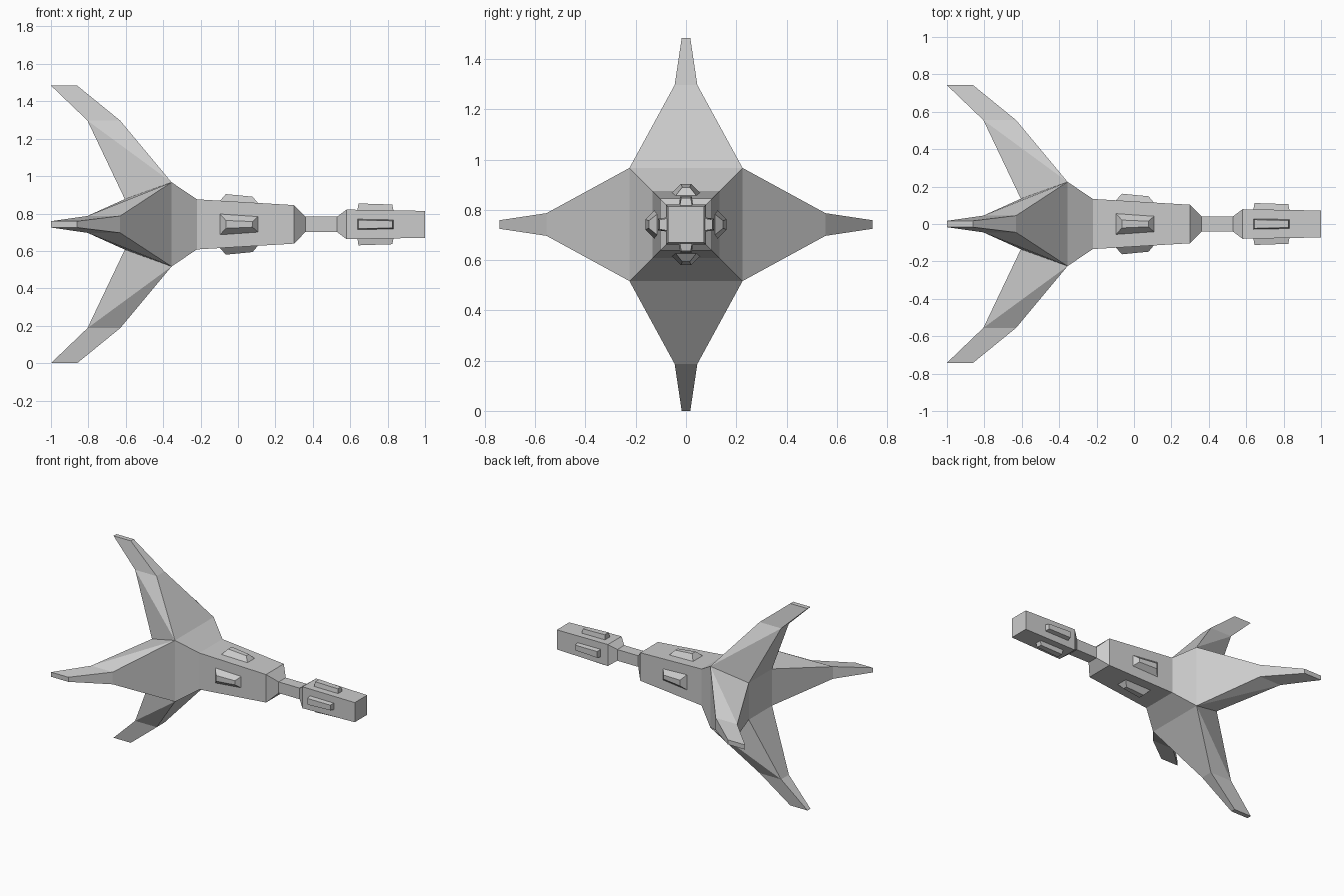
import bpy, bmesh
from math import pi
from mathutils import Matrix, Vector

if "Cube" in bpy.data.objects:
    bpy.data.objects.remove(bpy.data.objects["Cube"])

AXIS_Z = 0.742  # height of the long axis


def make_object(name, bm):
    bmesh.ops.remove_doubles(bm, verts=bm.verts, dist=0.0005)
    bmesh.ops.recalc_face_normals(bm, faces=bm.faces)
    mesh = bpy.data.meshes.new(name)
    bm.to_mesh(mesh)
    bm.free()
    obj = bpy.data.objects.new(name, mesh)
    obj.location.z = AXIS_Z
    bpy.context.collection.objects.link(obj)
    return obj


def square(bm, x, h):
    return [bm.verts.new((x, y * h, z * h)) for y, z in ((-1, -1), (1, -1), (1, 1), (-1, 1))]


def bridge(bm, a, b):
    n = len(a)
    for i in range(n):
        bm.faces.new((a[i], a[(i + 1) % n], b[(i + 1) % n], b[i]))


def four_way(bm, build):
    # repeat a part on all four sides of the long axis
    for k in range(4):
        rot = Matrix.Rotation(k * pi / 2, 3, 'X')
        build(lambda x, y, z: bm.verts.new(rot @ Vector((x, y, z))))


# Hull: square sections from nose to flared shoulder, plus the tail cap
hull = bmesh.new()
sections = [(1.0, 0.072), (0.58, 0.079), (0.53, 0.041), (0.36, 0.041),
            (0.30, 0.103), (-0.22, 0.134), (-0.355, 0.225)]
rings = [square(hull, x, h) for x, h in sections]
hull.faces.new(rings[0])
for a, b in zip(rings, rings[1:]):
    bridge(hull, a, b)
hull.faces.new(square(hull, -0.605, 0.135))


# Fins: broad root narrowing to a swept tip
def fin(v):
    lead = [(-0.355, 0.225, 0.225), (-0.63, 0.045, 0.555), (-0.86, 0.017, 0.742)]
    trail = [(-0.605, 0.135, 0.135), (-0.805, 0.045, 0.555), (-1.0, 0.017, 0.742)]
    L, T = [[{s: v(x, s * y, z) for s in (-1, 1)} for x, y, z in side] for side in (lead, trail)]
    for i in range(2):
        for e in (L, T):
            hull.faces.new((e[i][-1], e[i][1], e[i + 1][1], e[i + 1][-1]))
        for s in (-1, 1):
            hull.faces.new((L[i][s], L[i + 1][s], T[i + 1][s]))
            hull.faces.new((L[i][s], T[i + 1][s], T[i][s]))
    hull.faces.new((L[2][-1], L[2][1], T[2][1], T[2][-1]))


four_way(hull, fin)
make_object("hull_and_fins", hull)


# Raised pods: tapered blocks, each end given as (x, half width, height)
def pods(name, base, top):
    bm = bmesh.new()

    def pod(v):
        lo, hi = [[v(x, s * w, z) for (x, w, z), signs in zip(ends, ((-1, 1), (1, -1))) for s in signs]
                  for ends in (base, top)]
        bridge(bm, lo, hi)
        bm.faces.new(lo)
        bm.faces.new(hi)

    four_way(bm, pod)
    make_object(name, bm)


pods("body_pods", [(-0.10, 0.06, 0.122), (0.11, 0.045, 0.11)],
     [(-0.065, 0.021, 0.162), (0.078, 0.015, 0.148)])
pods("nose_pods", [(0.638, 0.029, 0.072), (0.832, 0.025, 0.07)],
     [(0.644, 0.023, 0.112), (0.825, 0.019, 0.106)])
